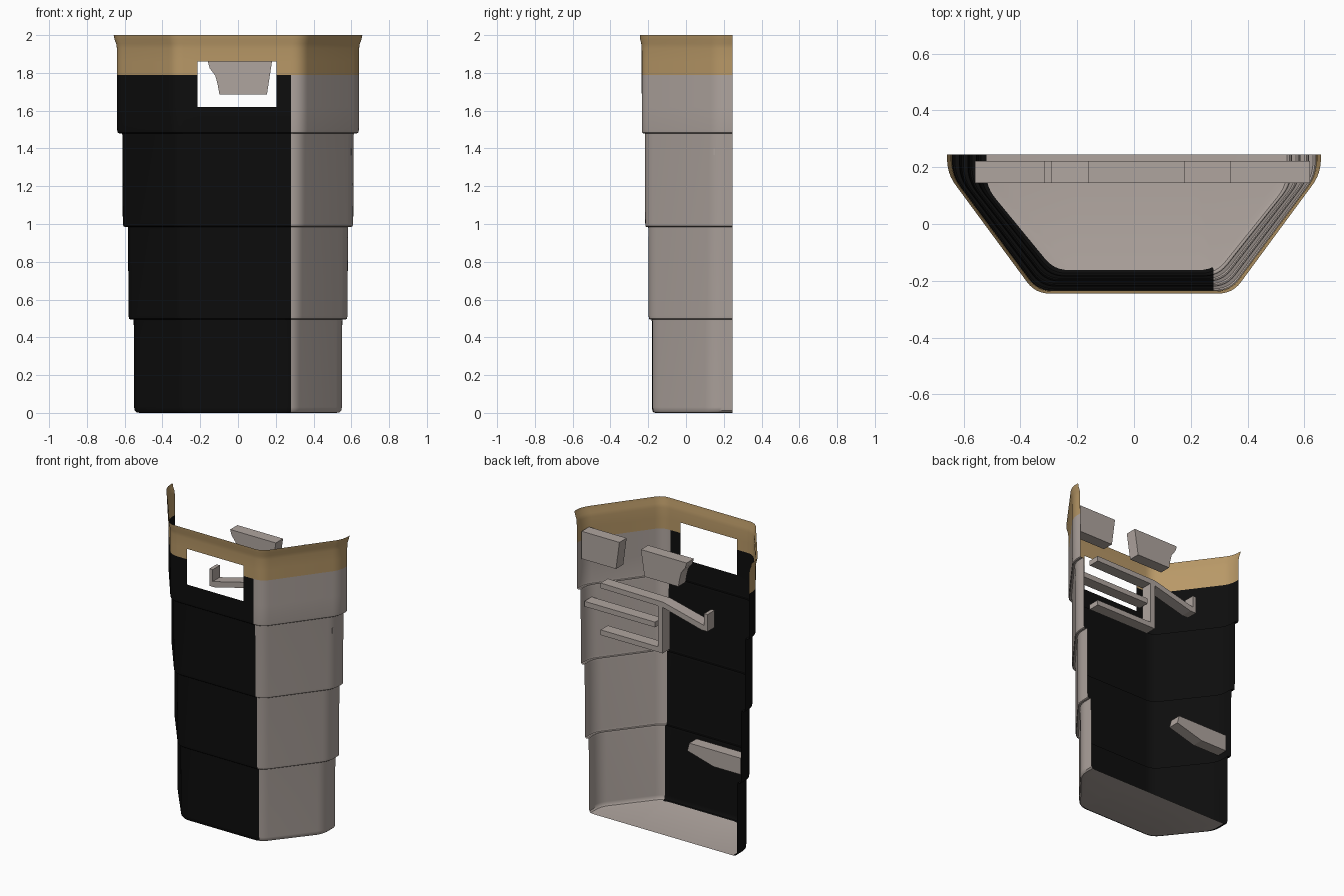
import bpy, bmesh, math
from mathutils import Vector

cube = bpy.data.objects.get("Cube")
if cube:
    bpy.data.objects.remove(cube, do_unlink=True)


def material(name, rgb):
    m = bpy.data.materials.new(name)
    m.use_nodes = True
    m.diffuse_color = (*rgb, 1)
    m.node_tree.nodes["Principled BSDF"].inputs["Base Color"].default_value = (*rgb, 1)
    return m


GREY = material("warm grey", (0.43, 0.375, 0.345))
BLACK = material("black", (0.004, 0.004, 0.004))
GOLD = material("tan gold", (0.48, 0.315, 0.135))
BACK_Y = 0.245


def finish(bm, name, mats):
    me = bpy.data.meshes.new(name)
    bm.to_mesh(me)
    bm.free()
    for m in mats:
        me.materials.append(m)
    ob = bpy.data.objects.new(name, me)
    bpy.context.collection.objects.link(ob)
    return ob


def fillet(before, corner, after, size, steps=6):
    """Rounded corner as a short quadratic curve."""
    a = corner + (before - corner).normalized() * size
    b = corner + (after - corner).normalized() * size
    return [a * (1 - t) ** 2 + corner * 2 * t * (1 - t) + b * t * t
            for t in (i / steps for i in range(steps + 1))]


def plan(d):
    """Half-hexagon plan, grown outwards by d, open at the back."""
    front = Vector((0, -0.18 - 0.6 * d))
    c1 = Vector((0.295 + 0.48 * d, front.y))
    c2 = Vector((0.55 + d, 0.14 + 0.35 * d))
    back = Vector((0.55 + d, BACK_Y))
    half = fillet(front, c1, c2, 0.05) + fillet(c1, c2, back, 0.05) + [back]
    return [Vector((-p.x, p.y)) for p in reversed(half)] + half


# Wall section: rounded foot, four stepped tiers, flared rim
profile = [(-0.03, 0), (-0.012, 0.003), (-0.003, 0.012), (0, 0.03)]
for tier, z in enumerate((0.495, 0.985, 1.48)):
    d = 0.03 * tier
    profile += [(d + 0.002, z - 0.01), (d + 0.005, z + 0.004), (d + 0.02, z),
                (d + 0.027, z + 0.004), (d + 0.03, z + 0.02)]
profile += [(0.091, 1.93), (0.095, 1.955), (0.104, 1.978), (0.108, 2.0)]

# Tub shell
bm = bmesh.new()
rings = [[bm.verts.new((p.x, p.y, z)) for p in plan(d)] for d, z in profile]
for low, high in zip(rings, rings[1:]):
    for i in range(len(low) - 1):
        bm.faces.new((low[i], low[i + 1], high[i + 1], high[i]))
floor = bm.faces.new(list(reversed(rings[0])))

# Cut lines for the colour borders and the window
WIN_X, WIN_Z = (-0.215, 0.205), (1.62, 1.86)
BORDER_X, BAND_Z = 0.28, 1.79
cuts = [((x, 0, 0), (1, 0, 0)) for x in (*WIN_X, BORDER_X)]
cuts += [((0, 0, z), (0, 0, 1)) for z in (*WIN_Z, BAND_Z)]
for co, no in cuts:
    bmesh.ops.bisect_plane(bm, geom=bm.verts[:] + bm.edges[:] + bm.faces[:],
                           plane_co=co, plane_no=no)

# Window opening
hole = []
for f in bm.faces:
    c = f.calc_center_median()
    if c.y < -0.2 and WIN_X[0] < c.x < WIN_X[1] and WIN_Z[0] < c.z < WIN_Z[1]:
        hole.append(f)
bmesh.ops.delete(bm, geom=hole, context='FACES')

# Gold band on top, black front and one side, grey elsewhere
for f in bm.faces:
    c = f.calc_center_median()
    if c.z > BAND_Z:
        f.material_index = 2
    elif c.z > 0.0005 and c.x < BORDER_X:
        f.material_index = 1
shell = finish(bm, "tub_shell", (GREY, BLACK, GOLD))
bpy.ops.object.select_all(action='DESELECT')
shell.select_set(True)
bpy.context.view_layer.objects.active = shell
bpy.ops.object.shade_smooth_by_angle(angle=math.radians(35))


def slab(name, outline):
    """Extrude an x-z outline through the shared slab depth."""
    b = bmesh.new()
    f = b.faces.new([b.verts.new((x, 0.145, z)) for x, z in outline])
    ext = bmesh.ops.extrude_face_region(b, geom=[f])["geom"]
    bmesh.ops.translate(b, vec=(0, 0.077, 0),
                        verts=[v for v in ext if isinstance(v, bmesh.types.BMVert)])
    bmesh.ops.recalc_face_normals(b, faces=b.faces[:])
    return finish(b, name, (GREY,))


def bar(name, x0, x1, z0, z1):
    return slab(name, [(x0, z0), (x1, z0), (x1, z1), (x0, z1)])


# Inner blocks
slab("upper_left_block", [(0.62, 1.865), (0.34, 1.865), (0.365, 1.68), (0.62, 1.68)])
slab("upper_middle_block", [(0.18, 1.86), (-0.16, 1.86), (-0.15, 1.825), (-0.12, 1.785),
                            (-0.108, 1.74), (-0.098, 1.685), (0.153, 1.685)])
slab("lower_right_block", [(-0.56, 0.655), (-0.18, 0.655), (-0.165, 0.6),
                           (-0.36, 0.545), (-0.56, 0.545)])

# Inner bracket: top arm with hooked end, stem and rails
slab("bracket_arm", [(0.48, 1.555), (0.015, 1.55), (-0.29, 1.475), (-0.29, 1.555),
                     (-0.315, 1.555), (-0.315, 1.44), (-0.27, 1.44), (0.02, 1.515),
                     (0.48, 1.52)])
bar("bracket_stem", 0.018, 0.054, 1.205, 1.53)
bar("middle_rail", 0.075, 0.6, 1.365, 1.4)
bar("lower_rail", 0.03, 0.48, 1.205, 1.24)
